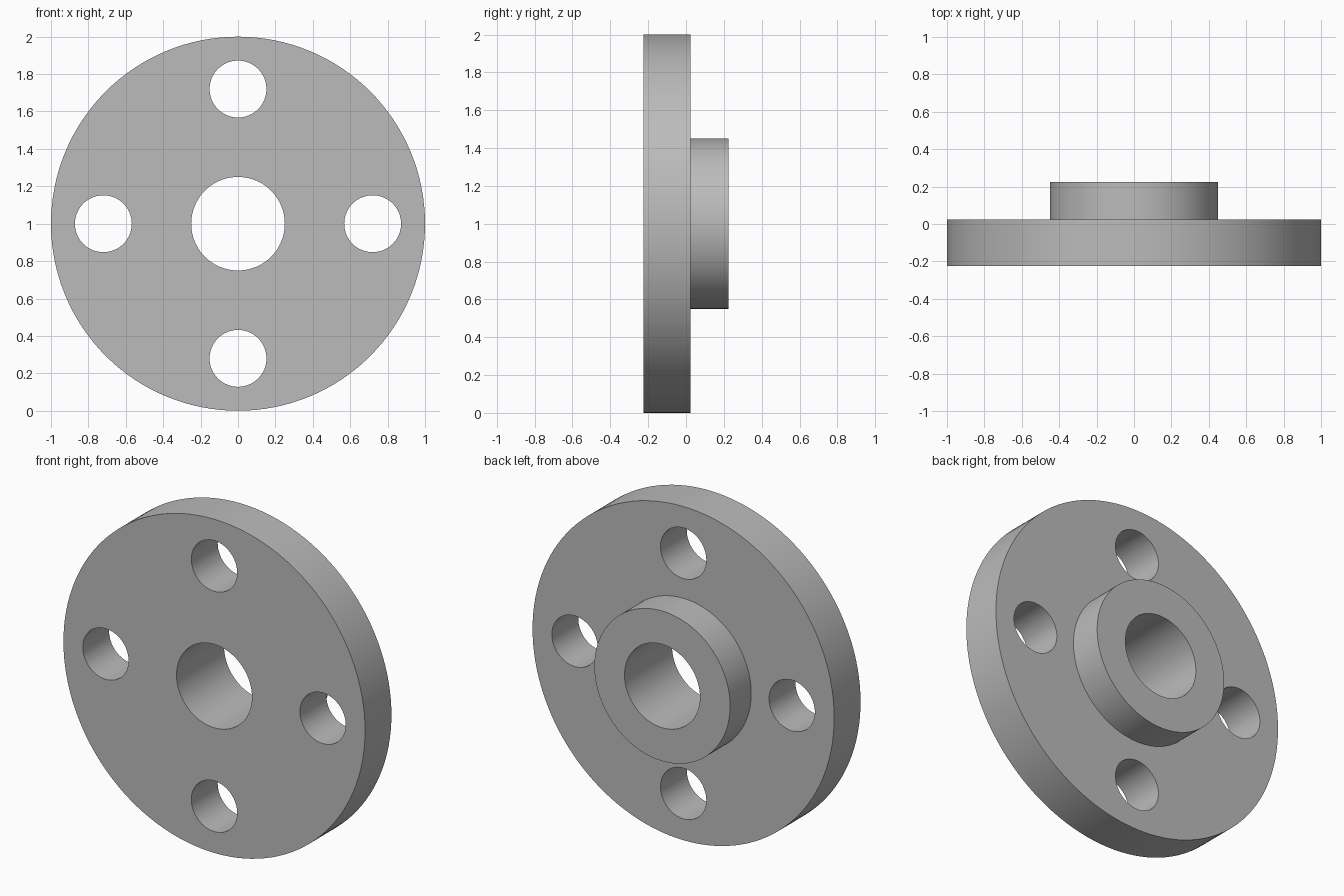
import bpy
import bmesh
from math import cos, sin, pi, tau, radians
from mathutils import Matrix, Vector

cube = bpy.data.objects.get("Cube")
if cube:
    bpy.data.objects.remove(cube, do_unlink=True)

SEGMENTS = 128
CENTRE_Z = 1.0
FRONT, STEP, BACK = -0.225, 0.025, 0.225
BORE_R, HUB_R, DISC_R = 0.25, 0.45, 1.0
BOLT_R, BOLT_CIRCLE = 0.152, 0.72

# Single grey metal
grey = bpy.data.materials.new("grey metal")
grey.use_nodes = True
colour = (0.5, 0.5, 0.5, 1)
grey.diffuse_color = colour
grey.node_tree.nodes["Principled BSDF"].inputs["Base Color"].default_value = colour


def add_object(name, bm):
    bmesh.ops.recalc_face_normals(bm, faces=bm.faces)
    mesh = bpy.data.meshes.new(name)
    bm.to_mesh(mesh)
    bm.free()
    mesh.materials.append(grey)
    obj = bpy.data.objects.new(name, mesh)
    bpy.context.collection.objects.link(obj)
    return obj


# Flange: disc, raised hub and bore turned from one closed profile (radius, y)
profile = [(BORE_R, FRONT), (DISC_R, FRONT), (DISC_R, STEP),
           (HUB_R, STEP), (HUB_R, BACK), (BORE_R, BACK)]
bm = bmesh.new()
rings = []
for i in range(SEGMENTS):
    a = tau * i / SEGMENTS
    rings.append([bm.verts.new((r * cos(a), y, CENTRE_Z + r * sin(a)))
                  for r, y in profile])
for i, ring in enumerate(rings):
    following = rings[(i + 1) % SEGMENTS]
    for j in range(len(profile)):
        k = (j + 1) % len(profile)
        bm.faces.new((ring[j], ring[k], following[k], following[j]))
flange = add_object("flange", bm)

# Four bolt holes, drilled through the disc
bm = bmesh.new()
for i in range(4):
    a = i * pi / 2
    place = Vector((BOLT_CIRCLE * cos(a), 0, CENTRE_Z + BOLT_CIRCLE * sin(a)))
    bmesh.ops.create_cone(
        bm, cap_ends=True, segments=64, radius1=BOLT_R, radius2=BOLT_R, depth=1,
        matrix=Matrix.Translation(place) @ Matrix.Rotation(pi / 2, 4, "X"))
cutter = add_object("bolt_hole_cutter", bm)
cutter.hide_render = True

drill = flange.modifiers.new("bolt holes", "BOOLEAN")
drill.operation = "DIFFERENCE"
drill.solver = "EXACT"
drill.object = cutter

bpy.ops.object.select_all(action="DESELECT")
flange.select_set(True)
bpy.context.view_layer.objects.active = flange
bpy.ops.object.modifier_apply(modifier=drill.name)
bpy.data.objects.remove(cutter, do_unlink=True)
bpy.ops.object.shade_smooth_by_angle(angle=radians(30))
